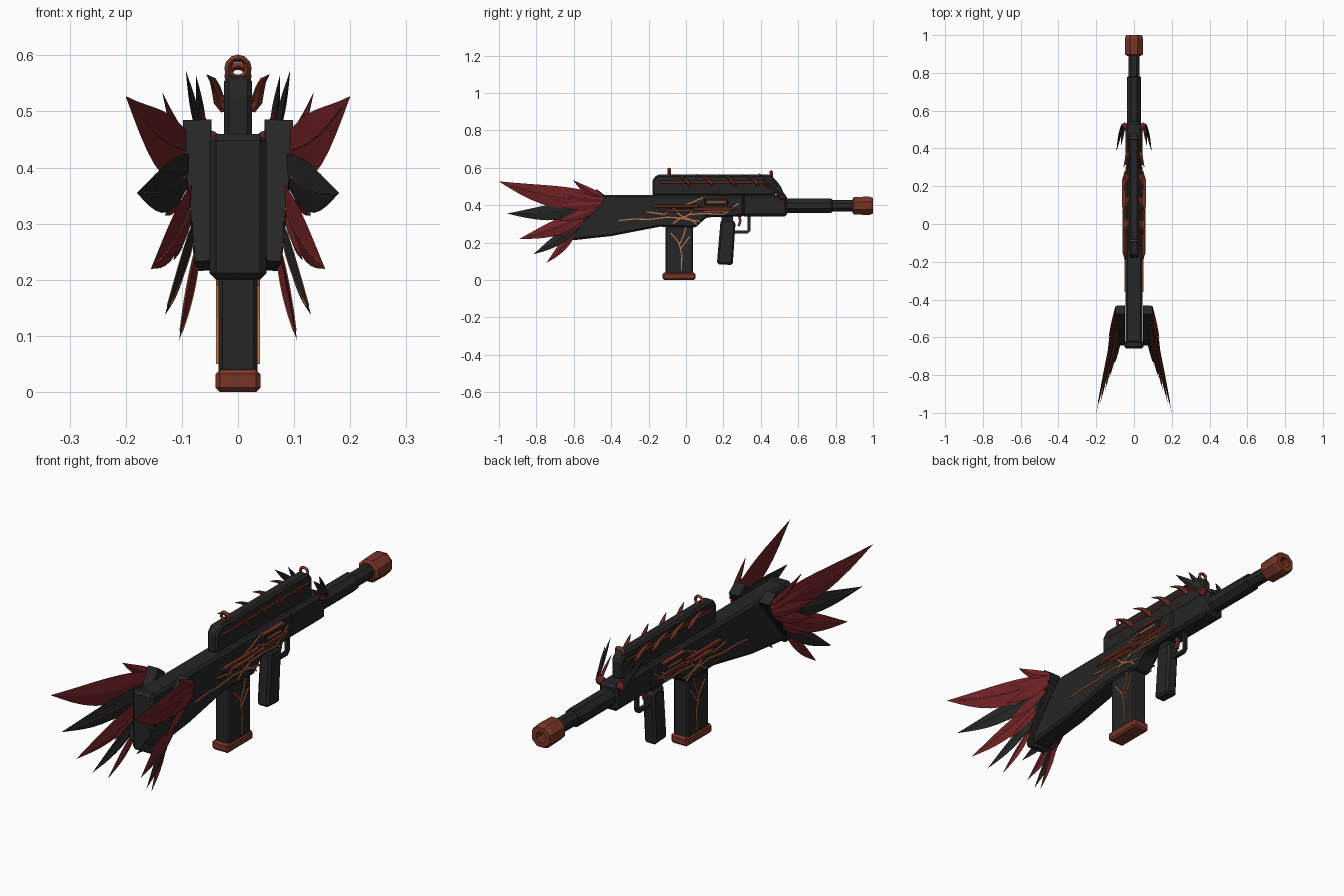
import bpy, bmesh, math
from mathutils import Vector

cube = bpy.data.objects.get("Cube")
if cube:
    bpy.data.objects.remove(cube, do_unlink=True)


def material(name, rgb):
    m = bpy.data.materials.new(name)
    m.use_nodes = True
    m.diffuse_color = (*rgb, 1)
    m.node_tree.nodes["Principled BSDF"].inputs["Base Color"].default_value = (*rgb, 1)
    return m


dark = material("charcoal", (.019, .019, .019))
red = material("crimson", (.17, .016, .019))
copper = material("copper_red", (.19, .036, .02))
gold = material("glowing_orange", (.6, .2, .07))
X = Vector((1, 0, 0))


def finish(name, bm, mat, mirror=False, bevel=0):
    bmesh.ops.recalc_face_normals(bm, faces=bm.faces)
    mesh = bpy.data.meshes.new(name)
    bm.to_mesh(mesh)
    bm.free()
    mesh.materials.append(mat)
    ob = bpy.data.objects.new(name, mesh)
    bpy.context.collection.objects.link(ob)
    if bevel:
        b = ob.modifiers.new("chamfer", "BEVEL")
        b.width, b.segments, b.limit_method = bevel, 1, "ANGLE"
    if mirror:
        ob.modifiers.new("mirror", "MIRROR")
    return ob


def slab(name, profile, x0, x1, mat, bevel=0):
    """Side profile of (y, z) points extruded across x."""
    bm = bmesh.new()
    face = bm.faces.new([bm.verts.new((x0, y, z)) for y, z in profile])
    ext = bmesh.ops.extrude_face_region(bm, geom=[face])["geom"]
    bmesh.ops.translate(bm, vec=X * (x1 - x0),
                        verts=[v for v in ext if isinstance(v, bmesh.types.BMVert)])
    return finish(name, bm, mat, x0 > 0, bevel)


def box(name, y0, y1, z0, z1, x0, x1, mat, bevel=0):
    return slab(name, [(y0, z0), (y1, z0), (y1, z1), (y0, z1)], x0, x1, mat, bevel)


def sweep(name, pts, widths, depths, mat, sides=4, phase=0, mirror=True, axis=None):
    """Rings of given half width and half depth along a path."""
    bm = bmesh.new()
    pts = [Vector(p) for p in pts]
    rings = []
    for i, p in enumerate(pts):
        d = axis or (pts[min(i + 1, len(pts) - 1)] - pts[max(i - 1, 0)]).normalized()
        n = d.cross(X).normalized()
        b = n.cross(d)
        angles = [phase + math.tau * k / sides for k in range(sides)]
        rings.append([bm.verts.new(p + n * widths[i] * math.cos(a) + b * depths[i] * math.sin(a))
                      for a in angles])
    for r, q in zip(rings, rings[1:]):
        for k in range(sides):
            j = (k + 1) % sides
            bm.faces.new((r[k], r[j], q[j], q[k]))
    bm.faces.new(rings[0])
    bm.faces.new(rings[-1])
    return finish(name, bm, mat, mirror)


def bar(name, pts, r, mat, mirror=True):
    w = [r * 1.414] * len(pts)
    return sweep(name, pts, w, w, mat, 4, math.pi / 4, mirror)


def lathe(name, profile, z, mat):
    """Octagonal turned part along y, with flats facing up."""
    r = [p[1] / math.cos(math.pi / 8) for p in profile]
    sweep(name, [(0, p[0], z) for p in profile], r, r, mat, 8, math.pi / 8, False, Vector((0, 1, 0)))


def feather(name, root, tip, half, sag, mat, quill=True):
    """Leaf shaped blade with a raised quill along its middle."""
    root, tip = Vector(root), Vector(tip)
    n = 9
    pts, shape = [], []
    for i in range(n + 1):
        t = i / n
        p = root.lerp(tip, t)
        p.z += sag * math.sin(math.pi * t)
        pts.append(p)
        shape.append(max(math.sin(math.pi * (.1 + .9 * t) ** .85), .01))
    sweep(name, pts, [half * s for s in shape], [.007 * s for s in shape], mat)
    if quill:
        sweep(name + "_quill", pts[1:-1], [.0025] * (n - 1),
              [.007 * s + .0015 for s in shape[1:-1]], gold)


# Stock, receiver and handguard
slab("receiver_and_stock", [(-.63, .455), (.31, .455), (.31, .34), (.11, .335), (.05, .28),
                            (-.14, .285), (-.4, .235), (-.63, .21)], -.045, .045, dark, .01)
box("butt_pad", -.66, -.615, .2, .46, -.051, .051, dark, .012)
box("handguard", .3, .54, .34, .455, -.044, .044, dark, .012)
slab("top_cover", [(-.18, .45), (-.18, .535), (-.155, .563), (.45, .563), (.48, .535), (.48, .45)],
     -.025, .025, dark, .009)

# Barrel and muzzle
lathe("barrel_sleeve", [(.52, .038), (.775, .038), (.782, .033)], .397, dark)
lathe("barrel", [(.77, .03), (.9, .03)], .397, dark)
lathe("muzzle", [(.89, .036), (.898, .047), (.98, .049), (1, .042), (1, .022), (.95, .02)], .397, copper)
lathe("bore", [(.945, .019), (.953, .019)], .397, dark)

# Magazine, grip and trigger
box("magazine", -.11, .038, .03, .3, -.035, .035, dark, .007)
box("magazine_base", -.125, .05, 0, .04, -.04, .04, copper, .008)
slab("grip", [(.165, .085), (.25, .08), (.265, .31), (.245, .322), (.185, .322)], -.028, .028, dark, .01)
box("grip_mount", .19, .25, .3, .345, -.02, .02, dark)
bar("trigger_guard", [(0, .255, .256), (0, .33, .256), (0, .338, .265), (0, .338, .345)], .008, dark, False)
bar("trigger", [(0, .285, .345), (0, .29, .315), (0, .282, .288)], .007, copper, False)

# Side plates, rails and ejection port
box("ejection_port", .1, .225, .398, .436, .04, .06, dark, .004)
for i, z in enumerate((.393, .44)):
    box("port_trim_%d" % i, .09, .235, z - .004, z + .004, .044, .064, copper)
box("port_slot", .115, .21, .414, .42, .058, .062, gold)
box("lower_trim", .1, .21, .366, .372, .04, .05, gold)
for i, (y0, y1, z) in enumerate(((-.19, .09, .395), (-.13, .06, .372), (.02, .28, .38))):
    path = [(.046, y0, z - .008), (.054, y0 + .04, z), (.054, y1 - .04, z), (.046, y1, z + .006)]
    sweep("side_rail_%d" % i, path, [.003, .009, .009, .003], [.003, .009, .009, .003], copper, 6)

# Glowing cracks on the receiver and magazine
cracks = [
    (.046, [(-.36, .318), (-.28, .326), (-.2, .324), (-.1, .336), (-.04, .332), (.08, .312)]),
    (.046, [(-.21, .365), (-.12, .352), (-.06, .385), (.02, .41), (.1, .445)]),
    (.046, [(-.07, .385), (-.03, .345), (.03, .32), (.06, .295)]),
    (.046, [(.06, .39), (.01, .345), (-.04, .325), (-.07, .3)]),
    (.046, [(.02, .35), (.1, .356), (.2, .35), (.28, .41)]),
    (.036, [(.0, .285), (-.012, .24), (-.035, .19), (-.022, .13), (-.025, .05)]),
    (.036, [(-.08, .25), (-.05, .215), (-.033, .19)]),
    (.036, [(.022, .235), (-.005, .2), (-.03, .165)]),
]
for i, (x, path) in enumerate(cracks):
    bar("crack_%d" % i, [(x, y, z) for y, z in path], .003, gold)

# Top cover strip, curved claws and ring sights
box("cover_strip", -.14, .45, .517, .529, .02, .03, copper, .003)
for i in range(4):
    y = .02 + i * .122
    path = [(.024, y, .503), (.034, y - .008, .52), (.039, y - .028, .54),
            (.045, y - .055, .556), (.055, y - .085, .565)]
    r = [.008, .011, .009, .006, .001]
    sweep("claw_%d" % i, path, r, r, copper, 6)
for name, y, z in (("rear_ring_sight", -.09, .577), ("front_ring_sight", .455, .563)):
    loop = bmesh.new()
    count, rings = 12, []
    for k in range(count):
        a = math.tau * k / count
        out = Vector((math.cos(a), 0, math.sin(a)))
        rings.append([loop.verts.new(Vector((0, y, z)) + out * (.0175 + u) + Vector((0, v, 0)))
                      for u, v in ((.007, 0), (0, .009), (-.006, 0), (0, -.009))])
    for k in range(count):
        a, b = rings[k], rings[(k + 1) % count]
        for j in range(4):
            loop.faces.new((a[j], a[(j + 1) % 4], b[(j + 1) % 4], b[j]))
    finish(name, loop, copper)

# Small winglets beside the front of the cover
for i, (root, tip, w, m) in enumerate((
        ((.065, .525, .445), (.093, .385, .573), .016, dark),
        ((.06, .52, .45), (.075, .45, .565), .014, dark),
        ((.05, .535, .44), (.07, .41, .515), .012, red))):
    feather("winglet_%d" % i, root, tip, w, 0, m, False)
orb = bmesh.new()
bmesh.ops.create_icosphere(orb, subdivisions=2, radius=.02)
bmesh.ops.translate(orb, verts=orb.verts, vec=(.05, .515, .447))
finish("winglet_joint", orb, red, True)

# Wings: slanted root bar with fanned feathers
sweep("wing_root", [(.073, -.455, .468), (.07, -.53, .37), (.062, -.63, .225)],
      [.04, .036, .022], [.036, .03, .02], dark, 4, math.pi / 4)
feathers = [
    ((.085, -.455, .43), (.2, -1, .527), .058, -.028, red),
    ((.08, -.48, .405), (.18, -.955, .355), .045, -.018, dark),
    ((.077, -.52, .36), (.155, -.89, .22), .042, -.014, red),
    ((.074, -.56, .31), (.13, -.815, .138), .03, -.01, dark),
    ((.07, -.59, .265), (.105, -.745, .092), .022, -.008, red),
    ((.092, -.44, .44), (.135, -.605, .535), .022, -.012, red),
    ((.097, -.44, .43), (.14, -.68, .475), .024, -.01, red),
    ((.098, -.45, .41), (.14, -.68, .395), .026, -.006, red),
    ((.092, -.48, .385), (.13, -.68, .315), .024, -.006, red),
    ((.083, -.54, .325), (.115, -.69, .235), .02, -.005, red),
]
for i, spec in enumerate(feathers):
    feather("wing_feather_%d" % i, *spec, quill=i < 5)
